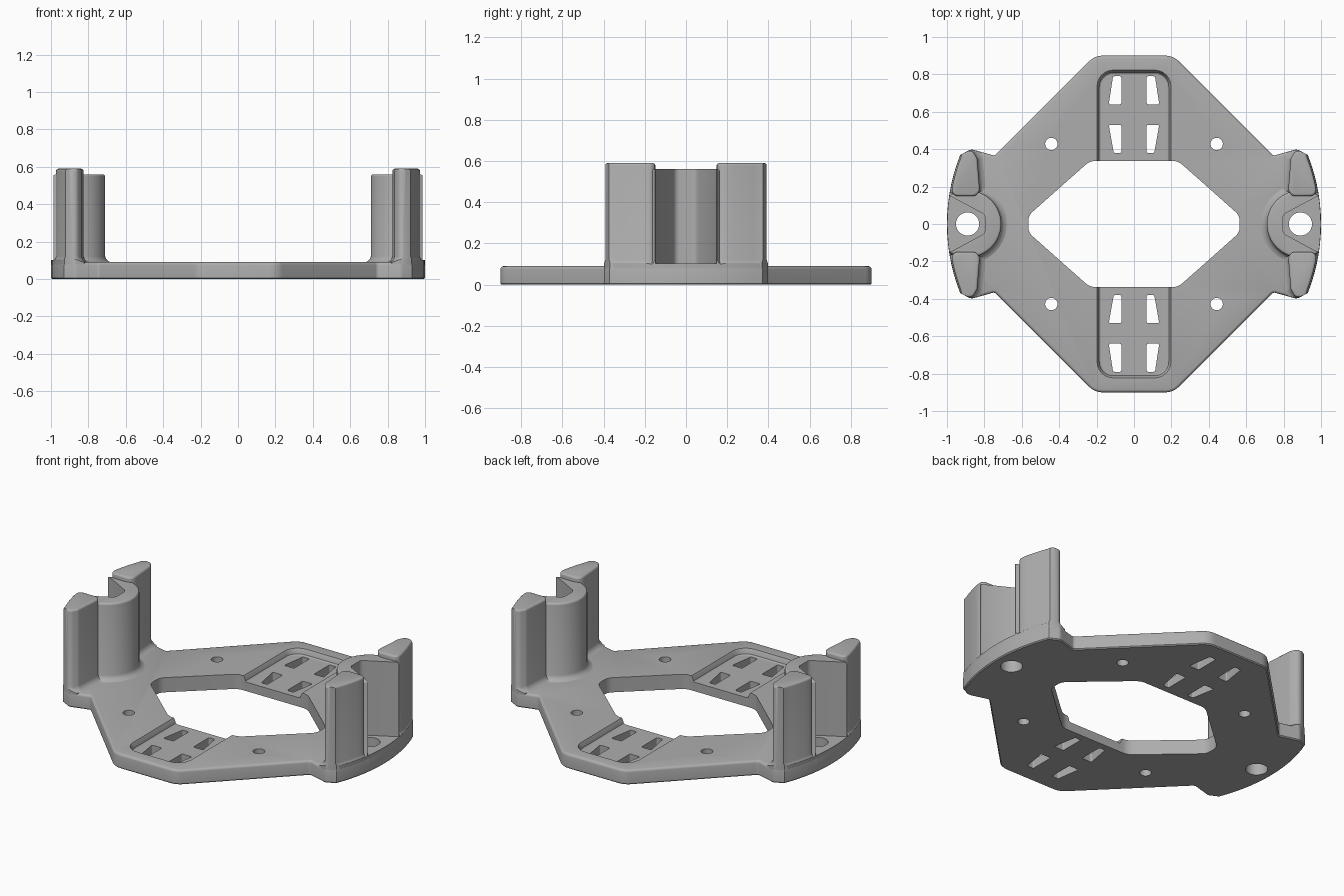
import bpy, bmesh, math
from mathutils import Vector, Matrix

cube = bpy.data.objects.get("Cube")
if cube:
    bpy.data.objects.remove(cube, do_unlink=True)

grey = bpy.data.materials.new("plain grey")
grey.use_nodes = True
GREY = (0.42, 0.42, 0.42, 1)
grey.diffuse_color = GREY
grey.node_tree.nodes["Principled BSDF"].inputs["Base Color"].default_value = GREY


def rounded(corners, steps=6):
    """Closed outline from (x, y, radius) corners, listed anticlockwise."""
    out = []
    n = len(corners)
    for i, (x, y, r) in enumerate(corners):
        p = Vector((x, y))
        if r == 0:
            out.append(p)
            continue
        a = (Vector(corners[i - 1][:2]) - p).normalized()
        b = (Vector(corners[(i + 1) % n][:2]) - p).normalized()
        half = a.angle(b) / 2
        d = r / math.tan(half)
        c = p + (a + b).normalized() * (r / math.sin(half))
        u, v = p + a * d - c, p + b * d - c
        turn = u.angle_signed(v)
        for k in range(steps + 1):
            out.append(c + Matrix.Rotation(-turn * k / steps, 2) @ u)
    return out


def circle(x, y, r, n=40):
    return [Vector((x + r * math.cos(math.tau * k / n), y + r * math.sin(math.tau * k / n)))
            for k in range(n)]


def arc(r, y0, y1, n=14):
    """Points on the big rim circle between two y values."""
    a0, a1 = math.asin(y0 / r), math.asin(y1 / r)
    return [(r * math.cos(a0 + (a1 - a0) * k / n), r * math.sin(a0 + (a1 - a0) * k / n), 0)
            for k in range(n + 1)]


def inset(loop, d):
    out = []
    for i, p in enumerate(loop):
        e1 = (p - loop[i - 1]).normalized()
        e2 = (loop[(i + 1) % len(loop)] - p).normalized()
        n1, n2 = Vector((-e1.y, e1.x)), Vector((-e2.y, e2.x))
        out.append(p + (n1 + n2) * d / (1 + n1.dot(n2)))
    return out


def prism(name, loop, rings):
    """Stack of outlines, one for each (height, inset)."""
    bm = bmesh.new()
    levels = [[bm.verts.new((p.x, p.y, z)) for p in inset(loop, d)] for z, d in rings]
    n = len(loop)
    bm.faces.new(levels[0][::-1])
    bm.faces.new(levels[-1])
    for lo, hi in zip(levels, levels[1:]):
        for i in range(n):
            j = (i + 1) % n
            bm.faces.new((lo[i], lo[j], hi[j], hi[i]))
    bmesh.ops.recalc_face_normals(bm, faces=bm.faces)
    mesh = bpy.data.meshes.new(name)
    bm.to_mesh(mesh)
    bm.free()
    mesh.materials.append(grey)
    ob = bpy.data.objects.new(name, mesh)
    bpy.context.collection.objects.link(ob)
    return ob


def activate(ob):
    bpy.ops.object.select_all(action="DESELECT")
    ob.select_set(True)
    bpy.context.view_layer.objects.active = ob


def boolean(ob, tool, operation="DIFFERENCE"):
    activate(ob)
    mod = ob.modifiers.new("cut", "BOOLEAN")
    mod.operation, mod.solver, mod.object = operation, "EXACT", tool
    bpy.ops.object.modifier_apply(modifier=mod.name)
    bpy.data.objects.remove(tool, do_unlink=True)


def edge_round(z, r, steps=3):
    """Rings that round off a top edge at height z."""
    return [(z - r + r * math.sin(t), r - r * math.cos(t))
            for t in (math.pi / 2 * k / steps for k in range(steps + 1))]


def flip(corners, sx, sy):
    out = [(x * sx, y * sy, r) for x, y, r in corners]
    return out[::-1] if sx * sy < 0 else out


def smooth(ob):
    activate(ob)
    bpy.ops.object.shade_smooth_by_angle(angle=math.radians(32))


THICK = 0.09
THROUGH = [(-0.2, 0), (0.7, 0)]

# Plate outline: one end ear and half of the octagon, then the same turned round
half_plate = ([(0.21, -0.9, 0.1), (0.745, -0.365, 0.02), (0.87, -0.4, 0.035)]
              + arc(1, -0.37, 0.37)
              + [(0.87, 0.4, 0.035), (0.745, 0.365, 0.02), (0.21, 0.9, 0.1)])
outline = rounded(half_plate + flip(half_plate, -1, -1))
plate = prism("base_plate", outline, [(0, 0.006), (0.006, 0)] + edge_round(THICK, 0.015))

# Central opening
quarter = [(0.565, 0.045, 0.07), (0.235, 0.338, 0.09)]
opening = quarter + flip(quarter, -1, 1) + flip(quarter, -1, -1) + flip(quarter, 1, -1)
boolean(plate, prism("opening", rounded(opening), THROUGH))

# Recessed pads with tapered slots, and the screw holes
pad = [(-0.19, 0.2, 0), (0.19, 0.2, 0), (0.19, 0.815, 0.08), (-0.19, 0.815, 0.08)]
slots = [[(0.068, 0.64, 0.008), (0.135, 0.64, 0.008), (0.112, 0.79, 0.008), (0.068, 0.79, 0.008)],
         [(0.068, 0.38, 0.008), (0.108, 0.38, 0.008), (0.135, 0.53, 0.008), (0.068, 0.53, 0.008)]]
for sy in (1, -1):
    boolean(plate, prism("pad", rounded(flip(pad, 1, sy)),
                         [(0.055, 0.012), (0.06, 0.004), (0.075, 0), (0.09, -0.008), (0.2, -0.008)]))
    for sx in (1, -1):
        for slot in slots:
            boolean(plate, prism("slot", rounded(flip(slot, sx, sy)), THROUGH))
        boolean(plate, prism("screw_hole", circle(sx * 0.442, sy * 0.428, 0.033, 24), THROUGH))
for sx in (1, -1):
    boolean(plate, prism("end_hole", circle(sx * 0.89, 0, 0.062), THROUGH))
smooth(plate)

# Clamp post: rounded back and two taller lobes, flared where they meet the plate
flare = [(0.02, -0.03), (0.09, -0.03), (0.096, -0.016), (0.106, -0.006), (0.12, 0)]
post = prism("left_post", circle(0.89, 0, 0.18, 64), flare + edge_round(0.56, 0.012))
lobe = ([(0.822, 0.148, 0.04), (0.975, 0.15, 0.03)] + arc(0.992, 0.2, 0.355, 6)
        + [(0.92, 0.39, 0.03), (0.862, 0.392, 0.03), (0.838, 0.35, 0.03)])
for sy in (1, -1):
    boolean(post, prism("lobe", rounded(flip(lobe, 1, sy)), flare + edge_round(0.59, 0.012)), "UNION")

# Trim to the plate outline, then open the channel and the hole
boolean(post, prism("trim", inset(outline, 0.001), [(0, 0), (0.8, 0)]), "INTERSECT")
channel = [(0.797, -0.05, 0.03), (0.98, -0.148, 0), (1.1, -0.16, 0),
           (1.1, 0.16, 0), (0.98, 0.148, 0), (0.797, 0.05, 0.03)]
boolean(post, prism("channel", rounded(channel), [(0.103, 0), (0.8, 0)]))
boolean(post, prism("end_hole", circle(0.89, 0, 0.062), THROUGH))
smooth(post)

# Matching post on the other end
twin = post.copy()
twin.data = post.data.copy()
twin.name = "right_post"
twin.data.transform(Matrix.Rotation(math.pi, 4, "Z"))
bpy.context.collection.objects.link(twin)
